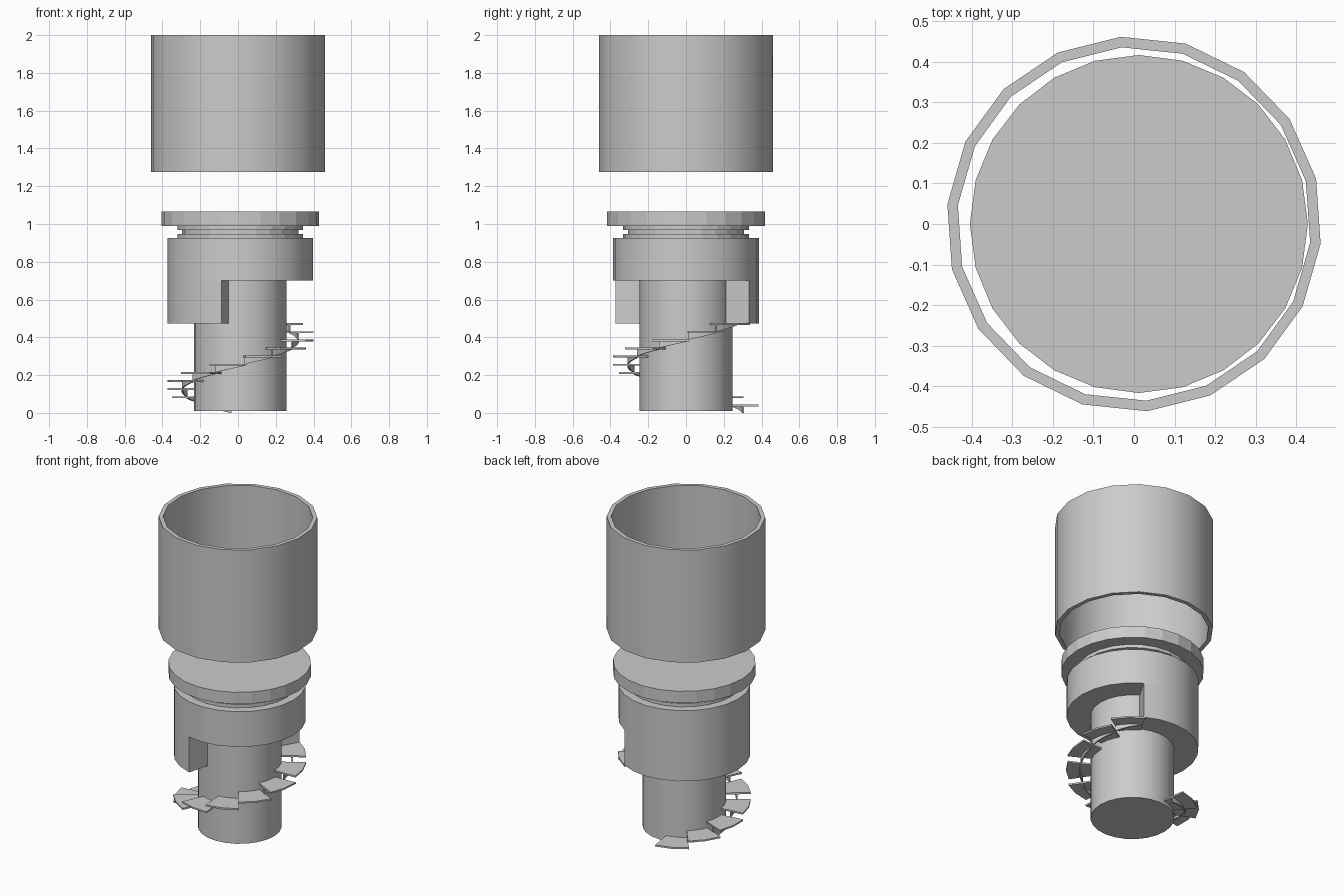
import bpy, bmesh
from math import cos, sin, radians

if "Cube" in bpy.data.objects:
    bpy.data.objects.remove(bpy.data.objects["Cube"])

CX = 0.012  # tower axis offset


def finish(name, bm, smooth, x=CX):
    bmesh.ops.remove_doubles(bm, verts=bm.verts, dist=1e-5)
    bmesh.ops.recalc_face_normals(bm, faces=bm.faces)
    me = bpy.data.meshes.new(name)
    bm.to_mesh(me)
    bm.free()
    ob = bpy.data.objects.new(name, me)
    ob.location.x = x
    bpy.context.collection.objects.link(ob)
    if smooth:
        bpy.ops.object.select_all(action='DESELECT')
        ob.select_set(True)
        bpy.context.view_layer.objects.active = ob
        bpy.ops.object.shade_smooth_by_angle(angle=radians(30))
    return ob


def lathe(name, profile, sides=24, phase=0, closed=False, smooth=True, x=CX):
    """Spin (radius, z) points; open profiles get end caps."""
    bm = bmesh.new()
    rings = [[bm.verts.new((r * cos(a), r * sin(a), z)) for a in
              [radians(phase + 360 * i / sides) for i in range(sides)]]
             for r, z in profile]
    n = len(rings)
    for k in range(n if closed else n - 1):
        p, q = rings[k], rings[(k + 1) % n]
        for i in range(sides):
            j = (i + 1) % sides
            bm.faces.new((p[i], p[j], q[j], q[i]))
    if not closed:
        bm.faces.new(rings[0])
        bm.faces.new(rings[-1])
    return finish(name, bm, smooth, x)


def add_sector(bm, r0, r1, a0, a1, steps, low, high):
    """Curved block; low and high give z for a fraction along the arc."""
    rows = []
    for i in range(steps + 1):
        t = i / steps
        a = radians(a0 + (a1 - a0) * t)
        rows.append([bm.verts.new((r * cos(a), r * sin(a), z)) for r, z in
                     ((r0, low(t)), (r1, low(t)), (r1, high(t)), (r0, high(t)))])
    for p, q in zip(rows, rows[1:]):
        for k in range(4):
            m = (k + 1) % 4
            bm.faces.new((p[k], p[m], q[m], q[k]))
    bm.faces.new(rows[0])
    bm.faces.new(rows[-1])


# Floating open tube
lathe("floating_tube", [(0.463, 1.275), (0.463, 2.0), (0.437, 2.0), (0.437, 1.275)],
      sides=18, phase=14, closed=True, x=0)

# Central column
lathe("column", [(0.245, 0.01), (0.245, 0.71)])

# Upper drum
lathe("drum", [(0.386, 0.70), (0.386, 0.927)])

# Drum skirt, open at the front right
bm = bmesh.new()
add_sector(bm, 0.24, 0.386, 60, 255, 13, lambda t: 0.472, lambda t: 0.70)
finish("drum_skirt", bm, True)

# Grooved neck under the lid
lathe("neck", [(0.333, 0.925), (0.333, 0.948), (0.308, 0.948), (0.308, 0.969),
               (0.333, 0.969), (0.333, 0.992)], smooth=False)

# Lid disc
lathe("lid", [(0.417, 0.99), (0.417, 1.066)], smooth=False)

# Spiral stair: treads over a thin stringer with a helical lower edge
START, TURN, RISE, THICK = 99, 29.2, 0.043, 0.01
treads, stringer = bmesh.new(), bmesh.new()
for i in range(11):
    a = START + TURN * i
    top = 0.045 + RISE * i
    add_sector(treads, 0.242, 0.388, a, a + 30, 2,
               lambda t: top - THICK, lambda t: top)
    add_sector(stringer, 0.302, 0.311, a, a + TURN, 4,
               lambda t: RISE * i + (0.034 * t if i == 10 else RISE * 0.8 * t),
               lambda t: top - THICK)
finish("stair_treads", treads, False)
finish("stair_stringer", stringer, False)
